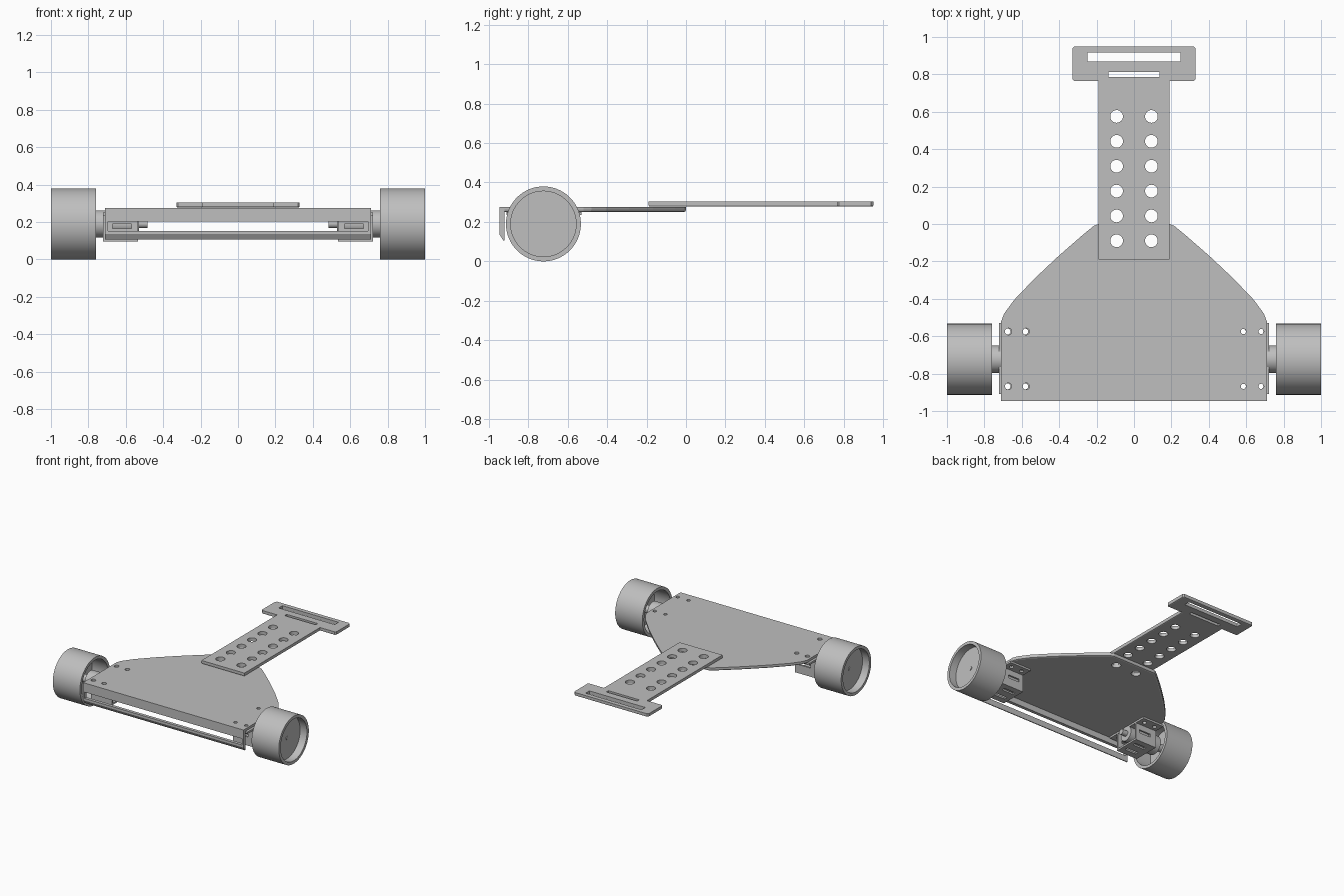
import bpy, bmesh, math
from mathutils import Matrix, Vector

if "Cube" in bpy.data.objects:
    bpy.data.objects.remove(bpy.data.objects["Cube"])

grey = bpy.data.materials.new("plain grey")
grey.use_nodes = True
colour = (0.52, 0.52, 0.52, 1)
grey.diffuse_color = colour
grey.node_tree.nodes["Principled BSDF"].inputs["Base Color"].default_value = colour


def add_object(name, bm):
    bmesh.ops.recalc_face_normals(bm, faces=bm.faces[:])
    mesh = bpy.data.meshes.new(name)
    bm.to_mesh(mesh)
    bm.free()
    mesh.materials.append(grey)
    obj = bpy.data.objects.new(name, mesh)
    bpy.context.collection.objects.link(obj)
    return obj


def box(bm, x0, x1, y0, y1, z0, z1):
    size = Matrix.Diagonal((x1 - x0, y1 - y0, z1 - z0, 1))
    centre = Vector((x0 + x1, y0 + y1, z0 + z1)) / 2
    bmesh.ops.create_cube(bm, size=1, matrix=Matrix.Translation(centre) @ size)


def post(bm, x, y, r, z0, z1):
    bmesh.ops.create_cone(bm, cap_ends=True, segments=24, radius1=r, radius2=r, depth=z1 - z0,
                          matrix=Matrix.Translation((x, y, (z0 + z1) / 2)))


def slab(name, outline, z0, z1, chamfer):
    """Flat plate from an outline, with a chamfered lower rim."""
    bm = bmesh.new()
    face = bm.faces.new([bm.verts.new((x, y, z0)) for x, y in outline])
    top = bmesh.ops.extrude_face_region(bm, geom=[face])["geom"]
    bmesh.ops.translate(bm, vec=(0, 0, z1 - z0), verts=[v for v in top if isinstance(v, bmesh.types.BMVert)])
    rim = [e for e in bm.edges if all(abs(v.co.z - z0) < 1e-5 for v in e.verts)]
    bmesh.ops.bevel(bm, geom=rim, offset=chamfer, segments=2, profile=0.5, affect="EDGES")
    return add_object(name, bm)


def cut(obj, bm):
    """Subtract the shapes in bm from obj."""
    cutter = add_object("cutter", bm)
    cutter.hide_render = True
    mod = obj.modifiers.new("holes", "BOOLEAN")
    mod.object, mod.operation, mod.solver = cutter, "DIFFERENCE", "EXACT"
    bpy.context.view_layer.update()
    result = bpy.data.meshes.new_from_object(obj.evaluated_get(bpy.context.evaluated_depsgraph_get()))
    obj.modifiers.clear()
    obj.data = result
    bpy.data.objects.remove(cutter)


def smooth(obj):
    bpy.ops.object.select_all(action="DESELECT")
    obj.select_set(True)
    bpy.context.view_layer.objects.active = obj
    bpy.ops.object.shade_smooth_by_angle(angle=math.radians(30))


def turned(name, profile, segments=64):
    """Lathe a (x, radius) profile around the wheel axis."""
    bm = bmesh.new()
    verts = [bm.verts.new((x, AXLE_Y, AXLE_Z + r)) for x, r in profile]
    edges = [bm.edges.new(pair) for pair in zip(verts, verts[1:])]
    bmesh.ops.spin(bm, geom=verts + edges, cent=(0, AXLE_Y, AXLE_Z), axis=(1, 0, 0),
                   angle=math.tau, steps=segments)
    bmesh.ops.remove_doubles(bm, verts=bm.verts[:], dist=1e-5)
    obj = add_object(name, bm)
    smooth(obj)
    return obj


def mirrored(obj, name):
    bm = bmesh.new()
    bm.from_mesh(obj.data)
    bmesh.ops.scale(bm, vec=(-1, 1, 1), verts=bm.verts[:])
    other = add_object(name, bm)
    smooth(other)


AXLE_Y, AXLE_Z = -0.723, 0.19

# Base plate with curved shoulders and screw holes
side = [(0.71, -0.945), (0.71, -0.52), (0.695, -0.48), (0.64, -0.405), (0.53, -0.29),
        (0.4, -0.168), (0.27, -0.055), (0.215, -0.01), (0.19, 0)]
base = slab("base_plate", side + [(-x, y) for x, y in reversed(side)], 0.25, 0.276, 0.012)
holes = bmesh.new()
for y in (-0.575, -0.868):
    for x, r in ((-0.672, 0.018), (-0.577, 0.018), (0.585, 0.014), (0.68, 0.014)):
        post(holes, x, y, r, 0.2, 0.3)
for x in (-0.093, 0.093):
    post(holes, x, -0.09, 0.034, 0.2, 0.3)
cut(base, holes)

# Front panel with a long window and a chamfered foot
bm = bmesh.new()
profile = [(-0.945, 0.276), (-0.92, 0.276), (-0.92, 0.107), (-0.927, 0.107), (-0.945, 0.135)]
end = bm.faces.new([bm.verts.new((-0.71, y, z)) for y, z in profile])
far = bmesh.ops.extrude_face_region(bm, geom=[end])["geom"]
bmesh.ops.translate(bm, vec=(1.42, 0, 0), verts=[v for v in far if isinstance(v, bmesh.types.BMVert)])
panel = add_object("front_panel", bm)
window = bmesh.new()
box(window, -0.695, 0.695, -1, -0.9, 0.153, 0.203)
cut(panel, window)

# Tail arm ending in a crossbar, with two slots and two rows of holes
half = [(0.19, -0.19), (0.19, 0.765), (0.32, 0.765), (0.33, 0.775), (0.33, 0.938), (0.318, 0.95)]
tail = slab("tail_arm", half + [(-x, y) for x, y in reversed(half)], 0.277, 0.304, 0.008)
holes = bmesh.new()
for i in range(6):
    for x in (-0.093, 0.093):
        post(holes, x, -0.09 + 0.133 * i, 0.034, 0.2, 0.4)
box(holes, -0.248, 0.248, 0.868, 0.916, 0.2, 0.4)
box(holes, -0.137, 0.137, 0.786, 0.812, 0.2, 0.4)
cut(tail, holes)

# Hat-shaped motor bracket: two flanges, two slotted walls and a slotted floor
bm = bmesh.new()
hat = [(-0.91, 0.25), (-0.53, 0.25), (-0.53, 0.235), (-0.615, 0.235), (-0.615, 0.096),
       (-0.83, 0.096), (-0.83, 0.235), (-0.91, 0.235)]
end = bm.faces.new([bm.verts.new((0.535, y, z)) for y, z in hat])
far = bmesh.ops.extrude_face_region(bm, geom=[end])["geom"]
bmesh.ops.translate(bm, vec=(0.187, 0, 0), verts=[v for v in far if isinstance(v, bmesh.types.BMVert)])
bracket = add_object("left_motor_bracket", bm)
hollow = bmesh.new()
box(hollow, 0.4, 0.8, -0.816, -0.629, 0.11, 0.236)
cut(bracket, hollow)
slots = bmesh.new()
box(slots, 0.57, 0.67, -0.9, -0.55, 0.165, 0.19)
cut(bracket, slots)
slots = bmesh.new()
for y in (-0.78, -0.69):
    box(slots, 0.57, 0.67, y, y + 0.028, 0.05, 0.15)
cut(bracket, slots)
holes = bmesh.new()
for x in (0.582, 0.676):
    for y in (-0.575, -0.868):
        post(holes, x, y, 0.016, 0.2, 0.3)
cut(bracket, holes)

# Motor with stepped ends, and its shaft reaching the wheel face
motor = turned("left_motor", [(0.485, 0), (0.485, 0.022), (0.53, 0.022), (0.53, 0.058), (0.7, 0.058),
                              (0.7, 0.073), (0.80, 0.073), (0.80, 0.03), (0.9, 0.03), (0.9, 0)], 40)
shaft = turned("left_shaft", [(0.88, 0), (0.88, 0.014), (0.945, 0.014), (0.945, 0)], 24)

# Wheel: wide tyre around a recessed web
wheel = turned("left_wheel", [(0.76, 0.166), (0.76, 0.19), (1.0, 0.19), (1.0, 0.166), (0.94, 0.166),
                              (0.94, 0.014), (0.9, 0.014), (0.9, 0.166), (0.76, 0.166)])

for part in (bracket, motor, shaft, wheel):
    mirrored(part, part.name.replace("left", "right"))
